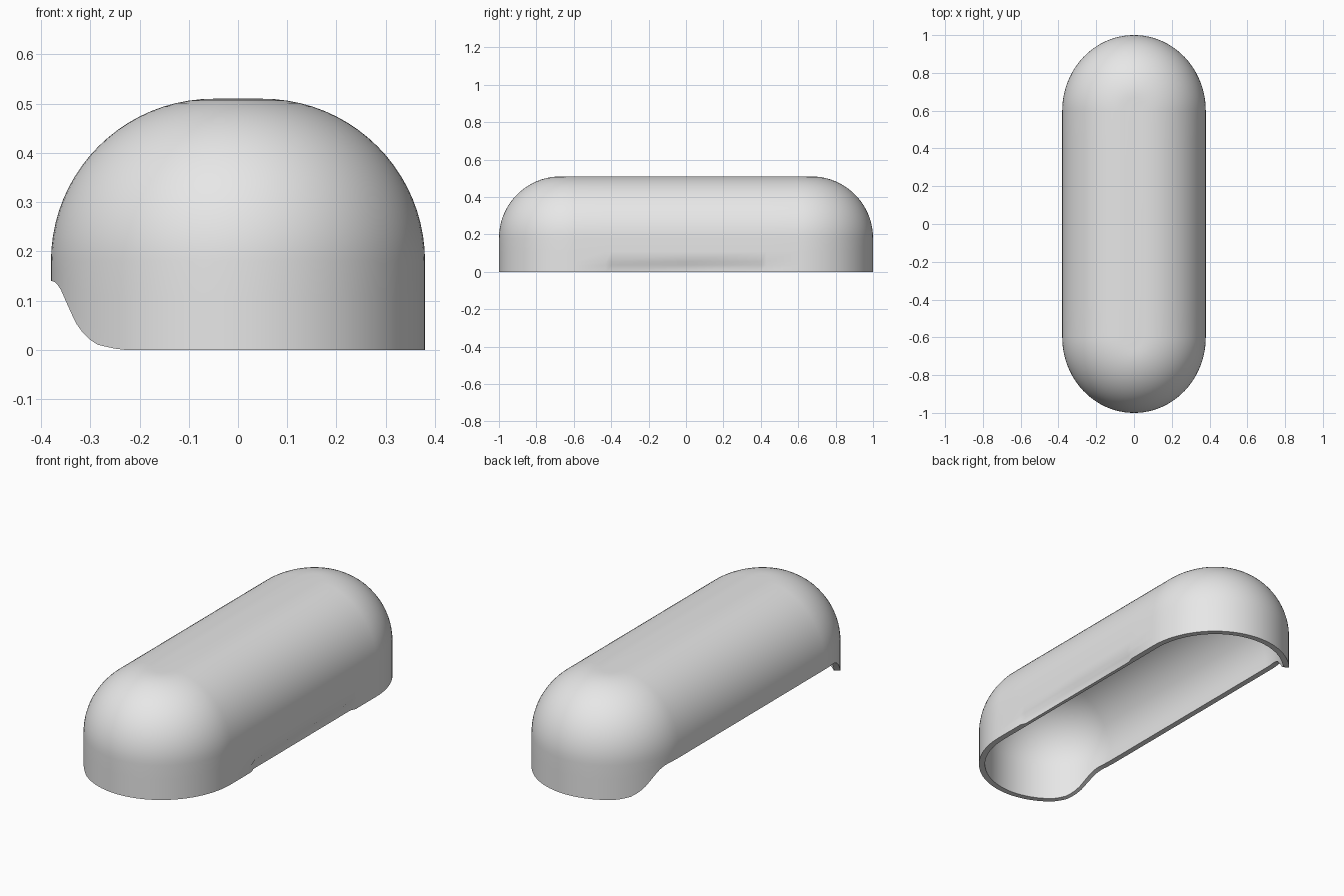
import bpy, bmesh, math

cube = bpy.data.objects.get("Cube")
if cube:
    bpy.data.objects.remove(cube, do_unlink=True)

HALF_W, STRAIGHT, END = 0.38, 0.60, 0.40   # plan: half width, straight half length, end length
SHOULDER, FILLET, WALL = 0.18, 0.33, 0.03  # height where the dome starts, dome radius, thickness
SEGS, DOME_STEPS = 48, 20
LEDGE = 0.012                              # depth of the finger recess

# Lower edge of the raised side, as (x, z)
CUT = [(-0.38, 0.14), (-0.37, 0.137), (-0.36, 0.122), (-0.345, 0.088), (-0.33, 0.055),
       (-0.31, 0.027), (-0.285, 0.01), (-0.24, 0.0)]


def rim_height(x):
    for (x0, z0), (x1, z1) in zip(CUT, CUT[1:]):
        if x <= x1:
            return z0 + (z1 - z0) * max(0, (x - x0) / (x1 - x0))
    return 0.0


def outline(inset):
    """Plan outline with rounded ends, moved inward by inset."""
    w, e = HALF_W - inset, END - inset
    side = [-0.43, -0.40, 0.0, 0.40, 0.43]
    arc = [math.pi * i / SEGS for i in range(SEGS + 1)]
    half = [(w, y) for y in side]
    half += [(w * math.cos(a), STRAIGHT + e * math.sin(a)) for a in arc]
    return half + [(-x, -y) for x, y in half]


bm = bmesh.new()
outer = outline(0)
base = [rim_height(x) for x, y in outer]


def wall_ring(inset, t):
    """Ring on the upright wall: t = 0 at the rim, 1 at the shoulder."""
    ring = []
    for (x, y), b in zip(outline(inset), base):
        if inset == 0 and x > 0.37 and abs(y) < 0.41 and t < 0.25:
            x -= LEDGE
        ring.append(bm.verts.new((x, y, b + (SHOULDER - b) * t)))
    return ring


def dome_rings(inset):
    r = FILLET - inset
    rings = []
    for i in range(1, DOME_STEPS + 1):
        a = math.pi / 2 * i / DOME_STEPS
        z = SHOULDER + r * math.sin(a)
        rings.append([bm.verts.new((x, y, z)) for x, y in outline(inset + r * (1 - math.cos(a)))])
    return rings


def bridge(a, b):
    n = len(a)
    for i in range(n):
        j = (i + 1) % n
        bm.faces.new((a[i], a[j], b[j], b[i]))


# Outer skin with its recess, inner skin, and the flat rim joining them
outside = [wall_ring(0, t) for t in (0, 0.2, 0.3, 0.6, 1)] + dome_rings(0)
inside = [wall_ring(WALL, t) for t in (0, 0.5, 1)] + dome_rings(WALL)
for rings in (outside, inside):
    for a, b in zip(rings, rings[1:]):
        bridge(a, b)
    bm.faces.new(rings[-1])
bridge(outside[0], inside[0])
bmesh.ops.recalc_face_normals(bm, faces=bm.faces)

mesh = bpy.data.meshes.new("cover_shell")
bm.to_mesh(mesh)
bm.free()
cover = bpy.data.objects.new("cover_shell", mesh)
bpy.context.collection.objects.link(cover)

# Plain grey
grey = bpy.data.materials.new("light_grey")
grey.use_nodes = True
color = (0.8, 0.8, 0.8, 1)
grey.diffuse_color = color
grey.node_tree.nodes["Principled BSDF"].inputs["Base Color"].default_value = color
mesh.materials.append(grey)

# Smooth skin, crisp rim
bpy.ops.object.select_all(action='DESELECT')
cover.select_set(True)
bpy.context.view_layer.objects.active = cover
bpy.ops.object.shade_smooth_by_angle(angle=math.radians(40))
